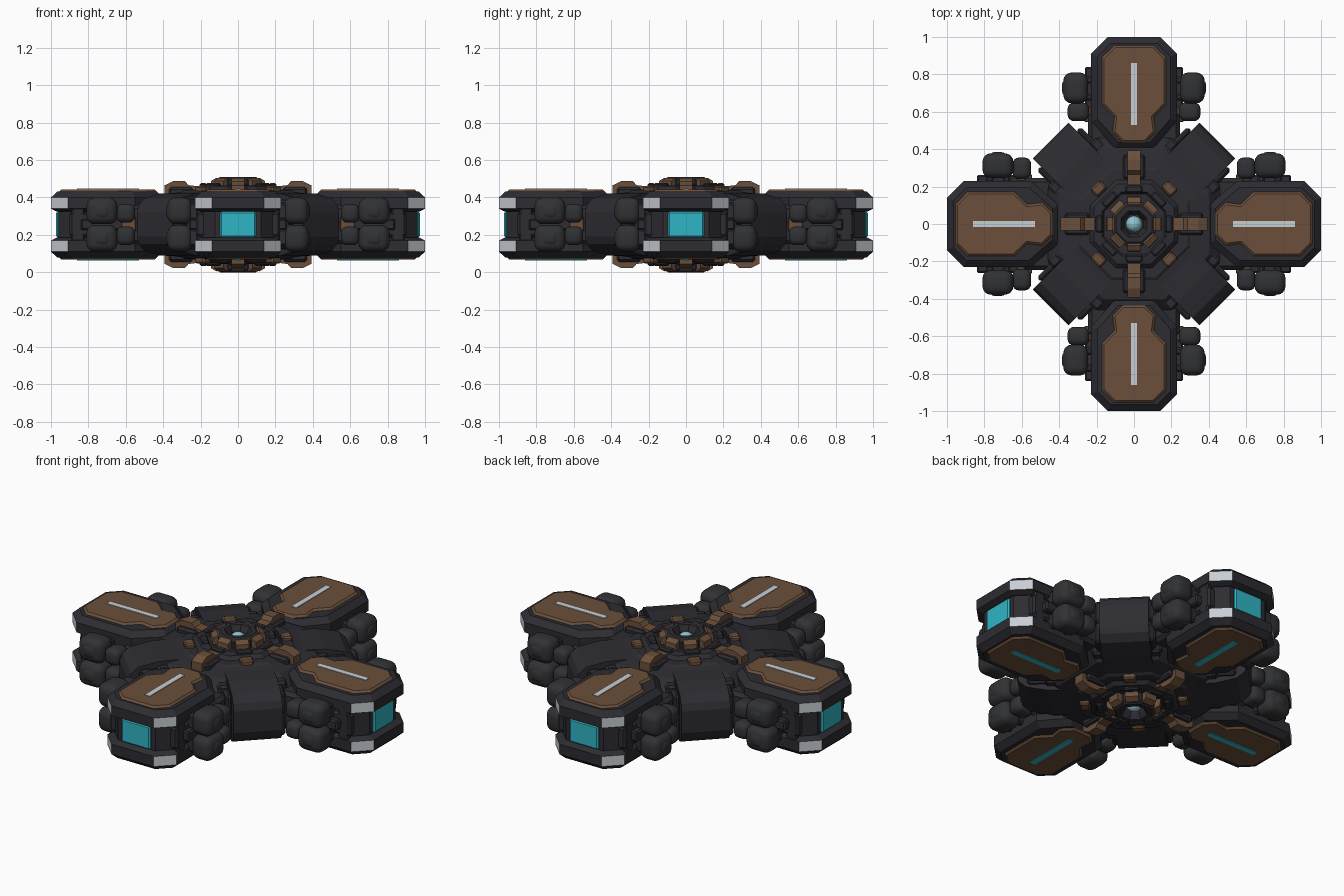
import bpy, bmesh, math
from mathutils import Matrix, Vector

if "Cube" in bpy.data.objects:
    bpy.data.objects.remove(bpy.data.objects["Cube"])

def mat(name, c):
    m = bpy.data.materials.new(name)
    m.diffuse_color = (*c, 1)
    m.use_nodes = True
    m.node_tree.nodes["Principled BSDF"].inputs["Base Color"].default_value = m.diffuse_color
    return m

DARK = mat("dark_hull", (0.025, 0.025, 0.032))
POD = mat("charcoal_pod", (0.030, 0.031, 0.034))
BROWN = mat("bronze_brown", (0.145, 0.078, 0.043))
CYAN = mat("cyan_light", (0.03, 0.46, 0.56))
PALE = mat("pale_metal", (0.58, 0.62, 0.66))
LENS = mat("pale_cyan_lens", (0.28, 0.55, 0.62))

FLIP = Matrix.Translation((0, 0, 0.51)) @ Matrix.Diagonal((1, 1, -1, 1))  # mirror about mid height
SIDE = Matrix.Diagonal((1, -1, 1, 1))

def rot(a):
    return Matrix.Rotation(math.radians(a), 4, 'Z')

def place(name, bm, mats, angles=(0, 90, 180, 270), flip=True, side=False, smooth=None, rule=None):
    """Repeat the part round the hub and mirror it, as one object."""
    bmesh.ops.recalc_face_normals(bm, faces=bm.faces)
    if rule:
        for f in bm.faces:
            f.material_index = rule(f)
    src = bpy.data.meshes.new("part")
    bm.to_mesh(src)
    bm.free()
    out = bmesh.new()
    for a in angles:
        for s in ((Matrix(), SIDE) if side else (Matrix(),)):
            for fl in ((Matrix(), FLIP) if flip else (Matrix(),)):
                n = len(out.verts)
                out.from_mesh(src)
                out.verts.ensure_lookup_table()
                bmesh.ops.transform(out, matrix=rot(a) @ fl @ s, verts=out.verts[n:])
    bmesh.ops.recalc_face_normals(out, faces=out.faces)
    me = bpy.data.meshes.new(name)
    out.to_mesh(me)
    out.free()
    bpy.data.meshes.remove(src)
    for m in mats:
        me.materials.append(m)
    ob = bpy.data.objects.new(name, me)
    bpy.context.collection.objects.link(ob)
    if smooth:
        bpy.ops.object.select_all(action='DESELECT')
        ob.select_set(True)
        bpy.context.view_layer.objects.active = ob
        bpy.ops.object.shade_smooth_by_angle(angle=math.radians(smooth))
    return ob

def box(x0, x1, y0, y1, z0, z1, bevel=0.0, seg=1, bm=None):
    b = bmesh.new()
    bmesh.ops.create_cube(b, size=1)
    for v in b.verts:
        v.co = ((x0 + x1) / 2 + v.co.x * (x1 - x0), (y0 + y1) / 2 + v.co.y * (y1 - y0),
                (z0 + z1) / 2 + v.co.z * (z1 - z0))
    if bevel:
        bmesh.ops.bevel(b, geom=b.edges[:], offset=bevel, segments=seg, profile=0.5, affect='EDGES')
    if bm is None:
        return b
    tmp = bpy.data.meshes.new("tmp")
    b.to_mesh(tmp)
    b.free()
    bm.from_mesh(tmp)
    bpy.data.meshes.remove(tmp)
    return bm

def inset(pts, d):
    """Move each edge of a counter-clockwise outline inwards by d."""
    res, n = [], len(pts)
    for i in range(n):
        p, q, r = (Vector(pts[(i + k) % n]) for k in (-1, 0, 1))
        e1, e2 = (q - p).normalized(), (r - q).normalized()
        n1, n2 = Vector((-e1.y, e1.x)), Vector((-e2.y, e2.x))
        res.append(q + (n1 + n2) * (d / (1 + n1.dot(n2))))
    return res

def loft(rings, cap=True):
    bm = bmesh.new()
    vs = [[bm.verts.new(p) for p in r] for r in rings]
    n = len(vs[0])
    for a, b in zip(vs, vs[1:]):
        for i in range(n):
            bm.faces.new((a[i], a[(i + 1) % n], b[(i + 1) % n], b[i]))
    if cap:
        bm.faces.new(vs[0])
        bm.faces.new(vs[-1])
    return bm

def slab(half, steps):
    """Symmetric outline stacked in (inset, z) steps."""
    out = [(x, -y) for x, y in half] + [(x, y) for x, y in reversed(half)]
    return loft([[(p.x, p.y, z) for p in inset(out, d)] for d, z in steps])

def lathe(profile, sides=8):
    k = 1 / math.cos(math.pi / sides)
    return loft([[(r * k * math.cos((i + .5) * math.tau / sides),
                   r * k * math.sin((i + .5) * math.tau / sides), z) for i in range(sides)]
                 for r, z in profile])

def bar(profile, hw):
    """Side profile (x, z) extruded across y."""
    return loft([[(x, y, z) for x, z in profile] for y in (-hw, hw)])

# Arms: core, upper and lower slabs with pale chamfers
arm = [(0.40, 0.10), (0.55, 0.23), (0.91, 0.23), (1.0, 0.14)]
place("arm_core", slab(arm, [(0.04, 0.10), (0.04, 0.41)]), [DARK], flip=False)

def chamfer(f):
    c, n = f.calc_center_median(), f.normal
    return 1 if c.x > 0.9 and abs(n.z) < 0.2 and abs(n.y) > 0.4 else 0

place("arm_slab", slab(arm, [(0.03, 0.325), (0, 0.34), (0, 0.40), (0.035, 0.432)]),
      [DARK, PALE], rule=chamfer)
place("arm_end_light", box(0.94, 0.972, -0.095, 0.095, 0.185, 0.325, 0.008), [CYAN], flip=False)

# Brown cover plates with a long light slot
plate = [(0.435, 0.06), (0.49, 0.115), (0.57, 0.105), (0.64, 0.172), (0.89, 0.172), (0.955, 0.105)]
place("arm_cover_plate", slab(plate, [(0, 0.41), (0, 0.432), (0.012, 0.443)]), [BROWN])
place("upper_slot_light", box(0.53, 0.86, -0.017, 0.017, 0.44, 0.447), [PALE], flip=False)
place("lower_slot_light", box(0.53, 0.86, -0.017, 0.017, 0.063, 0.07), [CYAN], flip=False)

# Neck, side brackets and small side hatches
bm = box(0.36, 0.60, -0.245, 0.245, 0.15, 0.36, 0.02)
box(0.28, 0.50, -0.13, 0.13, 0.11, 0.40, 0.02, bm=bm)
place("arm_neck", bm, [DARK], flip=False)
bm = box(0.60, 0.90, 0.17, 0.225, 0.19, 0.32, 0.012)
box(0.56, 0.84, 0.20, 0.262, 0.225, 0.285, 0.008, bm=bm)
box(0.82, 0.89, 0.19, 0.225, 0.29, 0.345, 0.008, bm=bm)
box(0.66, 0.70, 0.18, 0.27, 0.28, 0.37, 0.01, bm=bm)
box(0.75, 0.79, 0.18, 0.27, 0.28, 0.37, 0.01, bm=bm)
place("side_bracket", bm, [DARK], side=True)
place("side_hatch", box(0.545, 0.625, 0.23, 0.266, 0.22, 0.295, 0.006), [BROWN], flip=False, side=True)

# Rounded pods, two high on each arm side
bm = box(0.645, 0.81, 0.245, 0.378, 0.257, 0.40, 0.045, 4)
box(0.55, 0.65, 0.24, 0.355, 0.265, 0.365, 0.035, 4, bm=bm)
box(0.68, 0.775, 0.25, 0.385, 0.285, 0.37, 0.03, 3, bm=bm)
place("thruster_pod", bm, [POD], side=True, smooth=50)

# Diagonal wedges between the arms, with rails
DIAG = (45, 135, 225, 315)
half = [(0.30, 0.425), (0.46, 0.42), (0.575, 0.395), (0.615, 0.36), (0.63, 0.32)]
prof = half + [(x, 0.51 - z) for x, z in reversed(half)]
place("diagonal_wedge", bar(prof, 0.135), [DARK], angles=DIAG, flip=False)
bm = box(0.36, 0.57, 0.13, 0.165, 0.255, 0.385, 0.012)
box(0.40, 0.47, 0.13, 0.19, 0.255, 0.40, 0.012, bm=bm)
place("wedge_rail", bm, [DARK], angles=DIAG, side=True)

# Hub: stepped octagon, both sides
place("hub_body", lathe([(0.46, 0.255), (0.46, 0.36), (0.40, 0.415), (0.30, 0.43), (0.285, 0.44),
                         (0.235, 0.44), (0.215, 0.46), (0.17, 0.465), (0.16, 0.45), (0.10, 0.45)]),
      [DARK], angles=(0,))
place("hub_ring", lathe([(0.115, 0.44), (0.115, 0.495), (0.095, 0.51), (0.07, 0.51),
                         (0.055, 0.48), (0.05, 0.455)]), [DARK], angles=(0,))
place("hub_ring_block", bar([(0.09, 0.44), (0.09, 0.50), (0.115, 0.505), (0.145, 0.488), (0.148, 0.44)], 0.036),
      [BROWN], angles=range(0, 360, 45))
place("hub_collar_block", box(0.165, 0.205, -0.045, 0.045, 0.44, 0.476, 0.008), [DARK],
      angles=range(0, 360, 45))
bm = bmesh.new()
bmesh.ops.create_uvsphere(bm, u_segments=20, v_segments=12, radius=0.043,
                          matrix=Matrix.Translation((0, 0, 0.455)))
place("hub_lens", bm, [LENS], angles=(0,), smooth=60)

# Brown spokes towards the arms, diagonal studs
place("hub_spoke", bar([(0.20, 0.43), (0.20, 0.458), (0.265, 0.466), (0.285, 0.488), (0.345, 0.488),
                        (0.392, 0.465), (0.392, 0.41)], 0.034), [BROWN])
place("spoke_mount", box(0.24, 0.37, -0.06, 0.06, 0.41, 0.455, 0.012), [DARK])
place("diagonal_stud", box(0.24, 0.295, -0.036, 0.036, 0.42, 0.462, 0.008), [BROWN], angles=DIAG)
